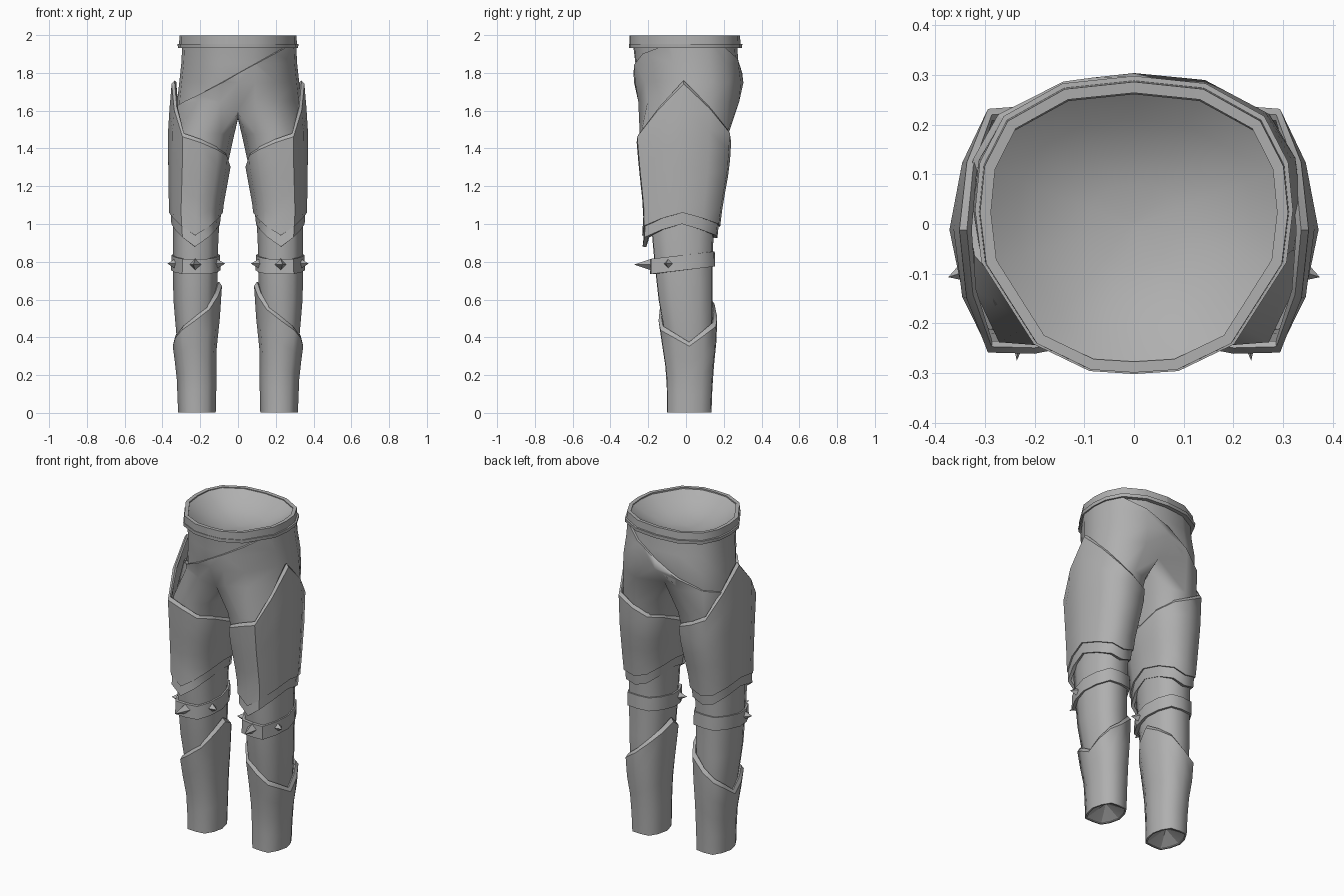
import bpy, bmesh, math
from mathutils import Vector

if "Cube" in bpy.data.objects:
    bpy.data.objects.remove(bpy.data.objects["Cube"])

grey = bpy.data.materials.new("plain_grey")
grey.diffuse_color = (0.43, 0.43, 0.43, 1)
grey.use_nodes = True
grey.node_tree.nodes["Principled BSDF"].inputs["Base Color"].default_value = grey.diffuse_color

# Unit cross-sections: closed leg ring (outer side first) and half waist (front to back)
Q = [(1, 0), (.85, .53), (.55, .96), (0, 1), (-.55, .94), (-.85, .53)]
LEG = Q + [(-.99, 0), (-.85, -.53), (-.55, -.94), (0, -1), (.55, -.98), (.85, -.53)]
HIP = [(0, -1), (.28, -.98), (.63, -.8), (.96, -.25), (1, .1),
       (.97, .42), (.82, .73), (.45, .95), (0, 1)]


def finish(name, bm, thick=0, offset=-1, mirror=True, angle=60):
    me = bpy.data.meshes.new(name)
    bm.to_mesh(me)
    bm.free()
    me.materials.append(grey)
    ob = bpy.data.objects.new(name, me)
    bpy.context.collection.objects.link(ob)
    if thick:
        s = ob.modifiers.new("thickness", 'SOLIDIFY')
        s.thickness, s.offset = thick, offset
    if mirror:
        m = ob.modifiers.new("mirror", 'MIRROR')
        m.merge_threshold = 0.002
    bpy.ops.object.select_all(action='DESELECT')
    bpy.context.view_layer.objects.active = ob
    ob.select_set(True)
    bpy.ops.object.convert(target='MESH')
    bpy.ops.object.shade_smooth_by_angle(angle=math.radians(angle))
    return ob


def sample(profile, z):
    """Interpolate (z, x_in, x_out, y_front, y_back) rows, listed top down."""
    z = min(max(z, profile[-1][0]), profile[0][0])
    for a, b in zip(profile, profile[1:]):
        if z >= b[0]:
            t = (z - b[0]) / (a[0] - b[0])
            return [q + (p - q) * t for p, q in zip(a, b)][1:]


def leg_point(profile, i, z, inset=0):
    xi, xo, yf, yb = sample(profile, z)
    u, v = LEG[i]
    return ((xi + xo) / 2 + u * ((xo - xi) / 2 - inset),
            (yf + yb) / 2 + v * ((yb - yf) / 2 - inset), z)


def bridge(bm, low, high, closed=True):
    n = len(low)
    for i in range(n if closed else n - 1):
        j = (i + 1) % n
        bm.faces.new((low[i], low[j], high[j], high[i]))


def fan(bm, ring, centre):
    c = bm.verts.new(centre)
    for a, b in zip(ring, ring[1:] + ring[:1]):
        bm.faces.new((b, a, c))


def sleeve(name, profile, bottom, top, rows, thick, inset=0, lip=0):
    """Leg shell between two wavy edges; lip adds a sloped upper rim."""
    bm = bmesh.new()
    levels = [(r / rows, inset, lip) for r in range(rows + 1)]
    if lip:
        levels.append((1, inset + lip * .75, 0))
    prev = None
    for t, ins, drop in levels:
        ring = [bm.verts.new(leg_point(profile, i, b + (a - drop - b) * t, ins))
                for i, (b, a) in enumerate(zip(bottom, top))]
        if prev:
            bridge(bm, prev, ring)
            if lip and drop == 0:
                for i in range(12):
                    bm.edges.get((prev[i], prev[i - 1])).smooth = False
        prev = ring
    return finish(name, bm, thick)


def hip_ring(bm, z, hw, yf, yb):
    return [bm.verts.new((u * hw, (yf + yb) / 2 + v * (yb - yf) / 2, z)) for u, v in HIP]


# Trousers: half pelvis that splits into one leg, then mirrored
body = [(1.48, .03, .332, -.232, .212), (1.3, .065, .335, -.215, .192),
        (1.1, .09, .34, -.19, .155), (.92, .103, .345, -.178, .145),
        (.78, .105, .345, -.165, .14), (.6, .11, .342, -.145, .14),
        (.4, .125, .325, -.11, .14), (.2, .13, .3, -.08, .12),
        (.1, .135, .3, -.08, .12)]
bm = bmesh.new()
prev = None
for row in [(1.95, .295, -.28, .27), (1.85, .3, -.268, .278),
            (1.75, .311, -.262, .291), (1.65, .322, -.245, .282)]:
    ring = hip_ring(bm, *row)
    if prev:
        bridge(bm, ring, prev, False)
    prev = ring
prev[0].co.z, prev[0].co.y = 1.61, -.2
prev[8].co.z, prev[8].co.y = 1.64, .2
crotch = [bm.verts.new((0, y, z)) for y, z in ((.12, 1.585), (0, 1.57), (-.11, 1.575))]
prev = prev + crotch
for row in body:
    ring = [bm.verts.new(leg_point(body, (8 + k) % 12, row[0])) for k in range(12)]
    bridge(bm, ring, prev)
    prev = ring
trousers = finish("trousers", bm, angle=80)

# Slanted outer cloth layer wrapped over the trousers
bm = bmesh.new()
bm.from_mesh(trousers.data)
for co, no in (((-.3, 0, 1.63), (-.56, 0, 1)), ((0, 0, 1.3), (0, 0, -1))):
    bmesh.ops.bisect_plane(bm, geom=bm.verts[:] + bm.edges[:] + bm.faces[:],
                           plane_co=co, plane_no=no, clear_outer=True)
finish("slanted_wrap", bm, .013, 1, mirror=False, angle=75)


# Waistband, its lower rim and the sunken lining
def waist_strip(name, rows, thick):
    bm = bmesh.new()
    prev = None
    for row in rows:
        ring = hip_ring(bm, *row)
        if prev:
            bridge(bm, prev, ring, False)
        prev = ring
    finish(name, bm, thick)


waist_strip("waistband", [(1.945, .312, -.299, .289), (1.997, .31, -.299, .286)], .022)
waist_strip("waistband_rim", [(1.933, .318, -.301, .297), (1.953, .32, -.302, .298)], .03)
bm = bmesh.new()
prev = None
for s, z in ((1, 1.992), (.8, 1.95), (.55, 1.915), (.3, 1.895), (.02, 1.89)):
    ring = hip_ring(bm, z, .293 * s, -.281 * s, .262 * s)
    if prev:
        bridge(bm, prev, ring, False)
    prev = ring
bm.faces.new(prev)
finish("waist_lining", bm)

# Thigh guard with pointed top, plus a second layer below it
guard = [(1.76, .0, .35, -.275, .25), (1.5, .025, .372, -.267, .243),
         (1.3, .038, .369, -.25, .231), (1.1, .075, .367, -.228, .195),
         (1.0, .085, .362, -.225, .182), (.87, .095, .36, -.24, .17)]
g_top = [1.76, 1.63, 1.5, 1.45, 1.41, 1.38, 1.32, 1.38, 1.41, 1.45, 1.48, 1.62]
g_low = [1.06, 1.03, 1.0, .985, 1.01, 1.04, 1.06, 1.03, .99, .94, .99, 1.03]
sleeve("thigh_guard", guard, g_low, g_top, 5, .014, lip=.018)
sleeve("knee_layer", guard, [z - .06 for z in g_low], [z + .05 for z in g_low], 1, .02, .009)

# Shin guard, low on the outer side and high on the inner side
shin = [(.7, .083, .362, -.155, .15), (.6, .085, .365, -.15, .158),
        (.5, .095, .36, -.147, .166), (.35, .112, .345, -.125, .16),
        (.2, .112, .325, -.102, .142), (0, .117, .317, -.1, .135)]
s_top = [.375, .43, .48, .53, .6, .65, .695, .64, .57, .51, .46, .42]
sleeve("shin_guard", shin, [.003] * 12, s_top, 4, .01, lip=.022)

# Hollow faceted sole closing each leg
bm = bmesh.new()
fan(bm, [bm.verts.new(leg_point(shin, i, .004, .004)) for i in range(12)], (.217, .015, .07))
finish("sole", bm, angle=12)

# Tilted leg band with three spikes
band = [(.86, .095, .352, -.187, .152), (.72, .09, .355, -.19, .155)]
tilt = [.02 * v for u, v in LEG]
sleeve("leg_band", band, [.755 + t for t in tilt], [.835 + t for t in tilt], 1, .022)


def spike(name, base, tip, r=.032):
    base, tip = Vector(base), Vector(tip)
    axis = (tip - base).normalized()
    side = axis.cross(Vector((0, 0, 1))).normalized()
    up = side.cross(axis)
    bm = bmesh.new()
    ring = [bm.verts.new(base + d * r) for d in (side, up, -side, -up)]
    fan(bm, ring, tip)
    bm.faces.new(ring)
    bmesh.ops.recalc_face_normals(bm, faces=bm.faces[:])
    finish(name, bm, angle=20)


spike("front_spike", (.226, -.18, .785), (.236, -.275, .785))
spike("outer_spike", (.322, -.09, .79), (.374, -.107, .79))
spike("inner_spike", (.122, -.09, .79), (.068, -.107, .79))
